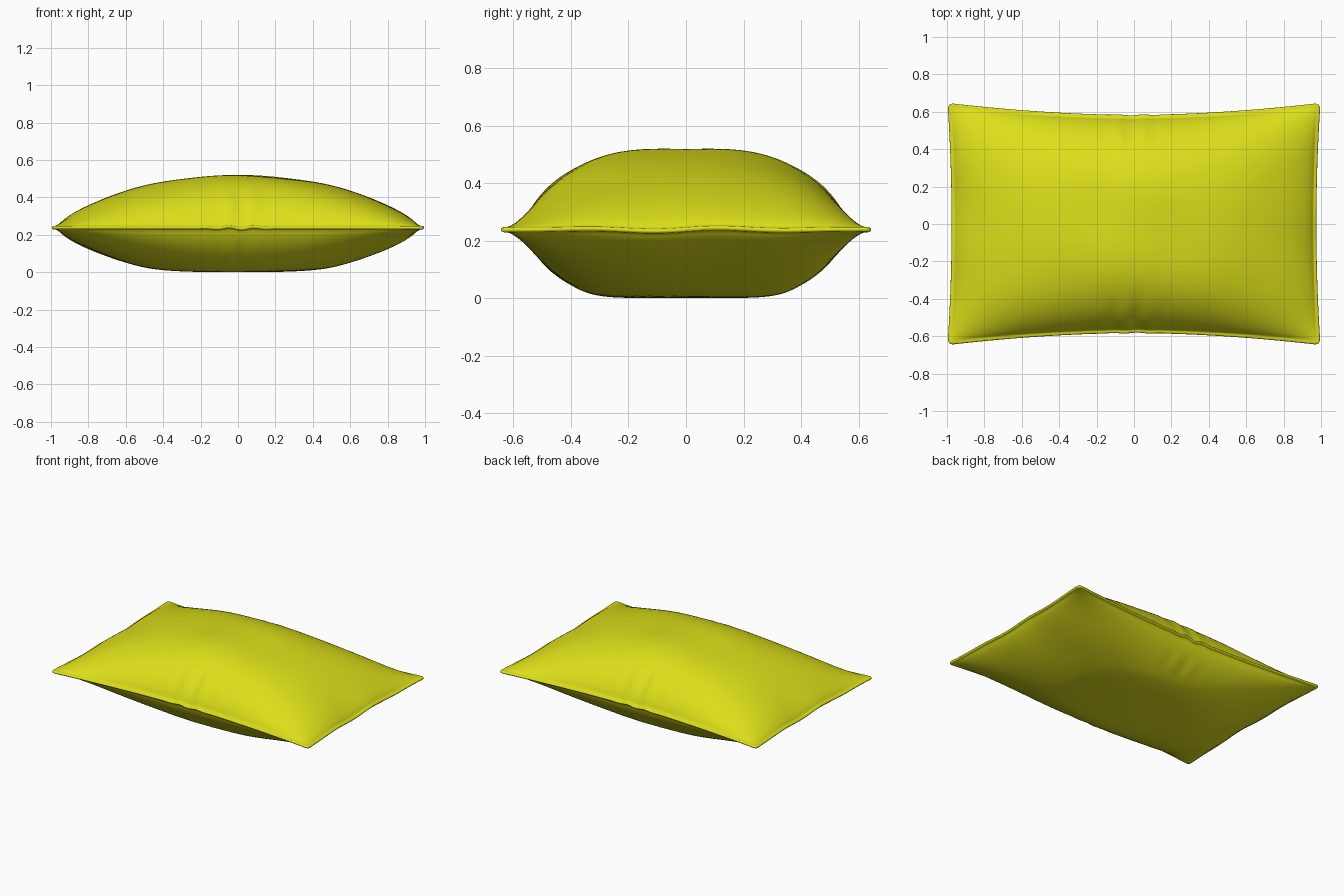
import bpy, bmesh
from math import sin, cos, exp, sqrt, copysign

if "Cube" in bpy.data.objects:
    bpy.data.objects.remove(bpy.data.objects["Cube"])

NX, NY, SEAM_Z, R = 120, 90, 0.235, 0.035


def ease(s):
    # packs grid lines toward the seam
    return s * (1.5 - 0.5 * s * s)


def gauss(x, w):
    return exp(-(x / w) ** 2)


def soft_min(a, b, k=0.03):
    h = max(k - abs(a - b), 0) / k
    return min(a, b) - h * h * k / 4


def pillow_point(u, v, side):
    # outline with pinched sides and pointed corners
    ex, ey = 0.975 + 0.022 * v * v, 0.583 + 0.064 * abs(u) ** 1.8
    x, y = u * ex, v * ey
    # round the four corners
    a, b = (abs(x) - ex + R) / R, (abs(y) - ey + R) / R
    if a > 0 and b > 0:
        x = copysign(ex - R + R * a * sqrt(1 - b * b / 2), x)
        y = copysign(ey - R + R * b * sqrt(1 - a * a / 2), y)
    # stuffed body inside a thin seam lip
    bu, bv = min(abs(u) / 0.982, 1), min(abs(v) / 0.968, 1)
    puff = (1 - bu ** 2) ** 0.75 * (1 - bv ** 3) ** 0.75
    edge = min((1 - abs(u)) * ex, (1 - abs(v)) * ey)
    t = min(edge / 0.012, 1)
    lip = 0.009 * sqrt(max(0, 1 - (1 - t) ** 2))
    # half-turn symmetric wrinkles near the middle of the long edges
    q = -x * copysign(1, v)
    fold = cos(46 * (q + 0.05)) * gauss(q, 0.13)
    h = 0.272 * puff + 0.010 * fold * gauss(abs(v) - 0.86, 0.13) * (1 - bv ** 6)
    h += 0.004 * sin(9 * x + 4 * y) * sin(8 * y - 3 * x) * puff
    if side < 0:
        h = soft_min(h * 0.94, 0.229)
    # wavy seam
    wave = 0.007 * cos(46 * (x * copysign(1, -v) + 0.05)) * gauss(x, 0.13) * abs(v) ** 6
    wave += 0.006 * sin(13 * y) * gauss(y, 0.4) * copysign(1, u) * abs(u) ** 6
    y += copysign(0.003, v) * fold * abs(v) ** 8
    return x, y, SEAM_Z + wave + side * (h + lip)


# top and bottom panels, joined at the seam
bm = bmesh.new()
for side in (1, -1):
    rows = [[bm.verts.new(pillow_point(ease(2 * i / NX - 1), ease(2 * j / NY - 1), side))
             for i in range(NX + 1)] for j in range(NY + 1)]
    for j in range(NY):
        for i in range(NX):
            quad = [rows[j][i], rows[j][i + 1], rows[j + 1][i + 1], rows[j + 1][i]]
            bm.faces.new(quad if side > 0 else quad[::-1])
bmesh.ops.remove_doubles(bm, verts=bm.verts, dist=0.00001)
bmesh.ops.translate(bm, verts=bm.verts, vec=(0, 0, -min(v.co.z for v in bm.verts)))
for f in bm.faces:
    f.smooth = True
mesh = bpy.data.meshes.new("pillow")
bm.to_mesh(mesh)
bm.free()
pillow = bpy.data.objects.new("pillow", mesh)
bpy.context.collection.objects.link(pillow)

# yellow fabric
fabric = bpy.data.materials.new("yellow_fabric")
fabric.diffuse_color = (0.72, 0.74, 0.01, 1)
fabric.use_nodes = True
fabric.node_tree.nodes["Principled BSDF"].inputs["Base Color"].default_value = fabric.diffuse_color
mesh.materials.append(fabric)
